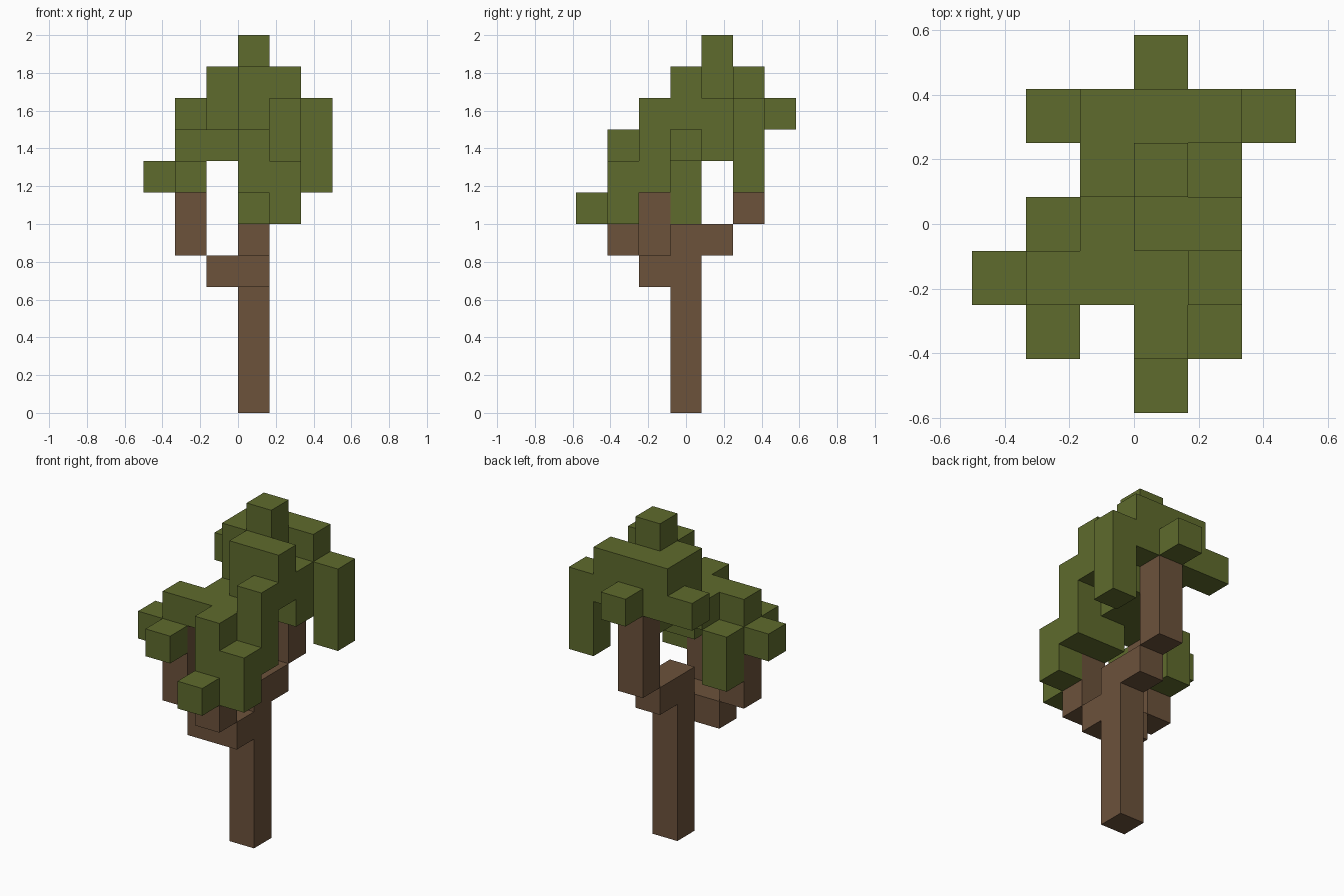
import bpy
import bmesh
from mathutils import Vector

cube = bpy.data.objects.get("Cube")
if cube:
    bpy.data.objects.remove(cube, do_unlink=True)

S = 1 / 6                                # edge of one block
ORIGIN = Vector((-3 * S, -3.5 * S, 0))   # corner of block (0, 0, 0)


def material(name, colour):
    m = bpy.data.materials.new(name)
    m.use_nodes = True
    m.diffuse_color = colour
    bsdf = next(n for n in m.node_tree.nodes if n.type == 'BSDF_PRINCIPLED')
    bsdf.inputs["Base Color"].default_value = colour
    bsdf.inputs["Roughness"].default_value = 0.9
    return m


BARK = material("bark_brown", (0.150, 0.084, 0.044, 1))
LEAF = material("leaf_green", (0.114, 0.147, 0.026, 1))

# Each part is a set of bars: first block, then size in blocks
PARTS = {
    "trunk": (BARK, [((3, 3, 0), (1, 1, 6))]),
    "right_branch": (BARK, [((2, 2, 4), (2, 1, 1)), ((1, 2, 5), (1, 1, 3))]),
    "front_branch": (BARK, [((3, 1, 5), (1, 1, 2))]),
    "back_branch": (BARK, [((3, 4, 5), (1, 1, 1)), ((3, 5, 6), (1, 1, 3))]),
    "top_leaves": (LEAF, [
        ((3, 4, 11), (1, 1, 1)), ((2, 5, 9), (3, 1, 2)), ((2, 4, 9), (2, 1, 2)),
        ((3, 3, 9), (2, 1, 2)), ((4, 4, 8), (1, 1, 2)), ((3, 3, 8), (1, 2, 1)),
        ((1, 5, 9), (1, 1, 1)), ((3, 6, 9), (1, 1, 1)), ((5, 5, 7), (1, 1, 3))]),
    "right_leaves": (LEAF, [
        ((1, 2, 8), (2, 1, 1)), ((2, 3, 8), (1, 1, 1)), ((0, 2, 7), (1, 1, 1)),
        ((1, 1, 7), (1, 1, 1)), ((1, 3, 6), (1, 1, 2))]),
    "front_leaves": (LEAF, [
        ((3, 1, 7), (1, 2, 2)), ((4, 2, 7), (1, 1, 3)), ((3, 0, 6), (1, 1, 1)),
        ((4, 1, 6), (1, 1, 2))]),
}


def blocks(bars):
    return {(x + i, y + j, z + k)
            for (x, y, z), (w, d, h) in bars
            for i in range(w) for j in range(d) for k in range(h)}


FILLED = set().union(*(blocks(bars) for _, bars in PARTS.values()))


def build(name, mat, bars):
    """Skin the blocks of a part, leaving out faces buried in the tree."""
    bm = bmesh.new()
    for cell in sorted(blocks(bars)):
        centre = Vector(cell) + Vector((0.5, 0.5, 0.5))
        for axis in range(3):
            for sign in (-1, 1):
                n = Vector((0, 0, 0))
                n[axis] = sign
                if tuple(int(c + d) for c, d in zip(cell, n)) in FILLED:
                    continue
                u = Vector((0, 0, 0))
                u[(axis + 1) % 3] = 0.5
                v = n.cross(u)
                mid = centre + n * 0.5
                corners = (mid - u - v, mid + u - v, mid + u + v, mid - u + v)
                bm.faces.new([bm.verts.new(ORIGIN + c * S) for c in corners])
    bmesh.ops.remove_doubles(bm, verts=bm.verts, dist=0.001)
    # Merge flat neighbouring squares into clean panels
    bmesh.ops.dissolve_limit(bm, angle_limit=0.01, verts=bm.verts, edges=bm.edges)
    mesh = bpy.data.meshes.new(name)
    bm.to_mesh(mesh)
    bm.free()
    mesh.materials.append(mat)
    obj = bpy.data.objects.new(name, mesh)
    bpy.context.collection.objects.link(obj)


for part, (mat, bars) in PARTS.items():
    build(part, mat, bars)
